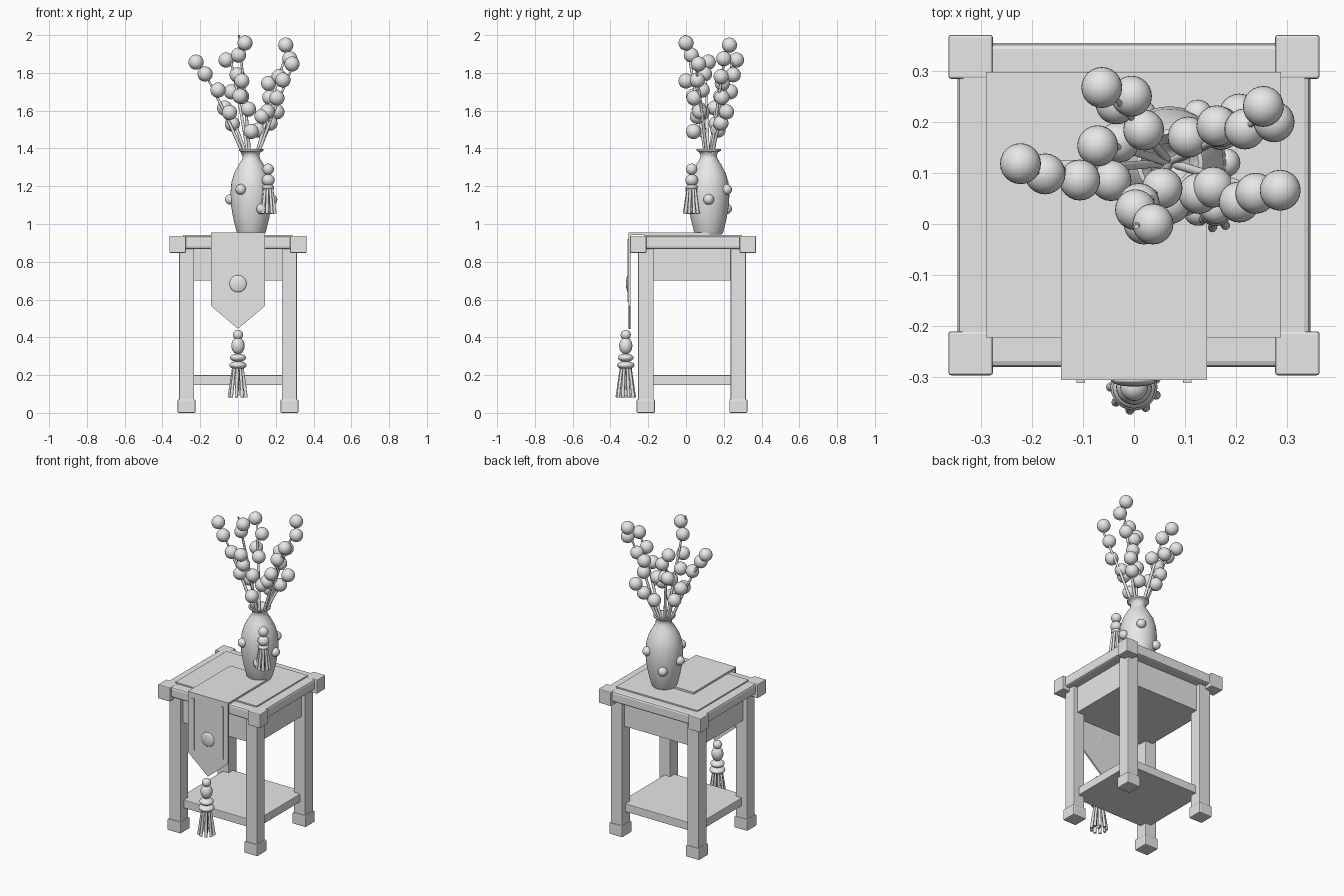
import bpy, bmesh, math
from mathutils import Vector, Matrix

if "Cube" in bpy.data.objects:
    bpy.data.objects.remove(bpy.data.objects["Cube"])

GREY = (0.8, 0.8, 0.8, 1.0)
clay = bpy.data.materials.new("plain_grey")
clay.use_nodes = True
clay.diffuse_color = GREY
clay.node_tree.nodes["Principled BSDF"].inputs["Base Color"].default_value = GREY


def finish(name, bm, smooth=False, bevel=0.0):
    """Turn a bmesh into a named object with the shared material."""
    bmesh.ops.recalc_face_normals(bm, faces=bm.faces)
    mesh = bpy.data.meshes.new(name)
    bm.to_mesh(mesh)
    bm.free()
    mesh.materials.append(clay)
    obj = bpy.data.objects.new(name, mesh)
    bpy.context.collection.objects.link(obj)
    if bevel:
        mod = obj.modifiers.new("soft_edges", "BEVEL")
        mod.width = bevel
        mod.segments = 2
    if smooth:
        bpy.ops.object.select_all(action="DESELECT")
        obj.select_set(True)
        bpy.context.view_layer.objects.active = obj
        bpy.ops.object.shade_smooth_by_angle(angle=math.radians(40))
    return obj


def box(name, x, y, z, bevel=0.0):
    """Box from three (low, high) spans."""
    bm = bmesh.new()
    size = [b - a for a, b in (x, y, z)]
    middle = [(a + b) / 2 for a, b in (x, y, z)]
    bmesh.ops.create_cube(bm, size=1, matrix=Matrix.Translation(middle) @ Matrix.Diagonal((*size, 1)))
    return finish(name, bm, bevel=bevel)


def ball(name, center, radii):
    bm = bmesh.new()
    bmesh.ops.create_uvsphere(bm, u_segments=24, v_segments=14, radius=1,
                              matrix=Matrix.Translation(center) @ Matrix.Diagonal((*radii, 1)))
    return finish(name, bm, smooth=True)


def lathe(name, profile, center):
    """Spin a (radius, height) profile about a vertical axis."""
    bm = bmesh.new()
    verts = [bm.verts.new((r, 0, z)) for r, z in profile]
    edges = [bm.edges.new(pair) for pair in zip(verts, verts[1:])]
    bmesh.ops.spin(bm, geom=verts + edges, cent=(0, 0, 0), axis=(0, 0, 1),
                   angle=math.tau, steps=40, use_duplicate=False)
    bmesh.ops.remove_doubles(bm, verts=bm.verts, dist=0.0001)
    bmesh.ops.translate(bm, verts=bm.verts, vec=center)
    return finish(name, bm, smooth=True)


def rod(name, start, end, r_start, r_end):
    """Tapered round rod between two points."""
    start, end = Vector(start), Vector(end)
    axis = end - start
    turn = axis.to_track_quat("Z", "Y").to_matrix().to_4x4()
    bm = bmesh.new()
    bmesh.ops.create_cone(bm, cap_ends=True, segments=10, radius1=r_start, radius2=r_end,
                          depth=axis.length, matrix=Matrix.Translation((start + end) / 2) @ turn)
    return finish(name, bm, smooth=True)


def tassel(name, center, beads, strand_top, strand_end, spread):
    """Stack of beads (height, radius, half height) over a skirt of strands."""
    x, y = center
    for i, (z, r, h) in enumerate(beads):
        ball(f"{name}_bead_{i}", (x, y, z), (r, r, h))
    count = 9
    for i in range(count):
        a = math.tau * (i + 0.5) / count
        c, s = math.cos(a), math.sin(a)
        rod(f"{name}_strand_{i}", (x + c * spread * 0.5, y + s * spread * 0.5, strand_top),
            (x + c * spread, y + s * spread, strand_end), 0.007, 0.009)
    rod(f"{name}_core", (x, y, beads[0][0]), (x, y, strand_end + 0.01), 0.009, 0.009)


# Table frame: everything is mirrored about x = 0 and y = MID
MID = 0.037


def spans(sign, low, high, offset=0.0):
    return tuple(sorted((offset + sign * low, offset + sign * high)))


for sx, side in ((-1, "right"), (1, "left")):
    for sy, end in ((-1, "front"), (1, "back")):
        tag = f"{end}_{side}"
        box(f"{tag}_leg", spans(sx, 0.232, 0.312), spans(sy, 0.204, 0.285, MID - 0.005), (0.05, 0.87), 0.004)
        box(f"{tag}_foot", spans(sx, 0.225, 0.32), spans(sy, 0.197, 0.293, MID - 0.005), (0, 0.072), 0.006)
        box(f"{tag}_corner_block", spans(sx, 0.276, 0.363), spans(sy, 0.247, 0.333, MID), (0.847, 0.937), 0.005)
box("table_top", (-0.345, 0.345), (-0.28, 0.354), (0.868, 0.935), 0.012)
box("top_panel", (-0.29, 0.288), (-0.222, 0.297), (0.92, 0.943))
box("apron", (-0.285, 0.285), (-0.228, 0.29), (0.7, 0.88))
box("shelf", (-0.275, 0.275), (-0.218, 0.282), (0.148, 0.2), 0.003)

# Runner: flat part, pointed hanging part, trim strips and medallion
W = 0.143
box("runner_top", (-W, W), (-0.305, 0.125), (0.943, 0.955))
bm = bmesh.new()
outline = [(-W, 0.955), (-W, 0.566), (0, 0.445), (W, 0.566), (W, 0.955)]
flap = bm.faces.new([bm.verts.new((x, -0.305, z)) for x, z in outline])
grown = bmesh.ops.extrude_face_region(bm, geom=[flap])["geom"]
bmesh.ops.translate(bm, vec=(0, 0.01, 0), verts=[g for g in grown if isinstance(g, bmesh.types.BMVert)])
finish("runner_flap", bm)
for sx, side in ((-1, "right"), (1, "left")):
    box(f"{side}_runner_trim", spans(sx, 0.096, 0.112), (-0.311, -0.304), (0.588, 0.92))
ball("runner_medallion", (0, -0.306, 0.684), (0.045, 0.012, 0.045))
tassel("runner_tassel", (0, -0.319),
       [(0.413, 0.027, 0.027), (0.355, 0.035, 0.045), (0.292, 0.042, 0.022), (0.252, 0.046, 0.022)],
       0.25, 0.082, 0.046)

# Vase with a hollow mouth and studs around its belly
VX, VY = 0.07, 0.12
lathe("vase", [(0, 0.945), (0.07, 0.945), (0.078, 0.96), (0.095, 1.03), (0.107, 1.1), (0.11, 1.16),
               (0.105, 1.22), (0.09, 1.27), (0.066, 1.315), (0.047, 1.345), (0.043, 1.365), (0.05, 1.38),
               (0.064, 1.387), (0.065, 1.396), (0.056, 1.398), (0.038, 1.375), (0.036, 1.34), (0, 1.3)],
      (VX, VY, 0))
for i in range(6):
    a = math.tau * i / 6
    height = (1.13, 1.183, 1.08)[i % 3]
    ball(f"vase_stud_{i}", (VX + 0.11 * math.cos(a), VY + 0.11 * math.sin(a), height), (0.028,) * 3)
tassel("vase_tassel", (0.16, 0.03),
       [(1.29, 0.03, 0.03), (1.232, 0.034, 0.032), (1.195, 0.032, 0.016)], 1.2, 1.055, 0.038)

# Branches: a tip, then the berries that cling to the stem
branches = {
    "right": ((-.2, .1, 1.85), [(-.222, .118, 1.857), (-.174, .098, 1.794), (-.106, .086, 1.709),
                                (-.045, .085, 1.59)]),
    "back": ((-.04, .25, 1.88), [(-.063, .267, 1.868), (-.005, .25, 1.79), (-.035, .235, 1.7),
                                 (.019, .184, 1.675)]),
    "back_low": ((-.06, .16, 1.64), [(-.071, .153, 1.614), (-.03, .16, 1.53)]),
    "front": ((.005, -.005, 2), [(.037, 0, 1.958), (.003, .028, 1.894), (.02, 0, 1.757),
                                 (.01, .04, 1.677), (.055, .07, 1.608), (.07, .04, 1.49)]),
    "left": ((.3, .05, 1.86), [(.286, .066, 1.847), (.238, .06, 1.762), (.206, .043, 1.667),
                               (.155, .072, 1.595), (.127, .06, 1.57)]),
    "back_left": ((.27, .215, 1.95), [(.253, .23, 1.947), (.274, .2, 1.875), (.217, .186, 1.78),
                                      (.162, .192, 1.744), (.168, .19, 1.67)]),
    "left_low": ((.215, .2, 1.62), [(.206, .215, 1.594), (.17, .185, 1.534), (.106, .17, 1.497)]),
}
for tag, (tip, berries) in branches.items():
    tip = Vector(tip)
    root = Vector((VX, VY, 1.31)) + (Vector((tip.x - VX, tip.y - VY, 0)) * 0.06)
    bend = root.lerp(tip, 0.5) + Vector((VX - tip.x, VY - tip.y, 0)) * 0.03
    rod(f"{tag}_stem_lower", root, bend, 0.009, 0.008)
    rod(f"{tag}_stem_upper", bend, tip, 0.008, 0.005)
    for i, spot in enumerate(berries):
        ball(f"{tag}_berry_{i}", spot, (0.04,) * 3)
        # short twig back to the stem
        along = (spot[2] - 0.03 - root.z) / (tip.z - root.z)
        rod(f"{tag}_twig_{i}", root.lerp(tip, along), spot, 0.005, 0.004)
